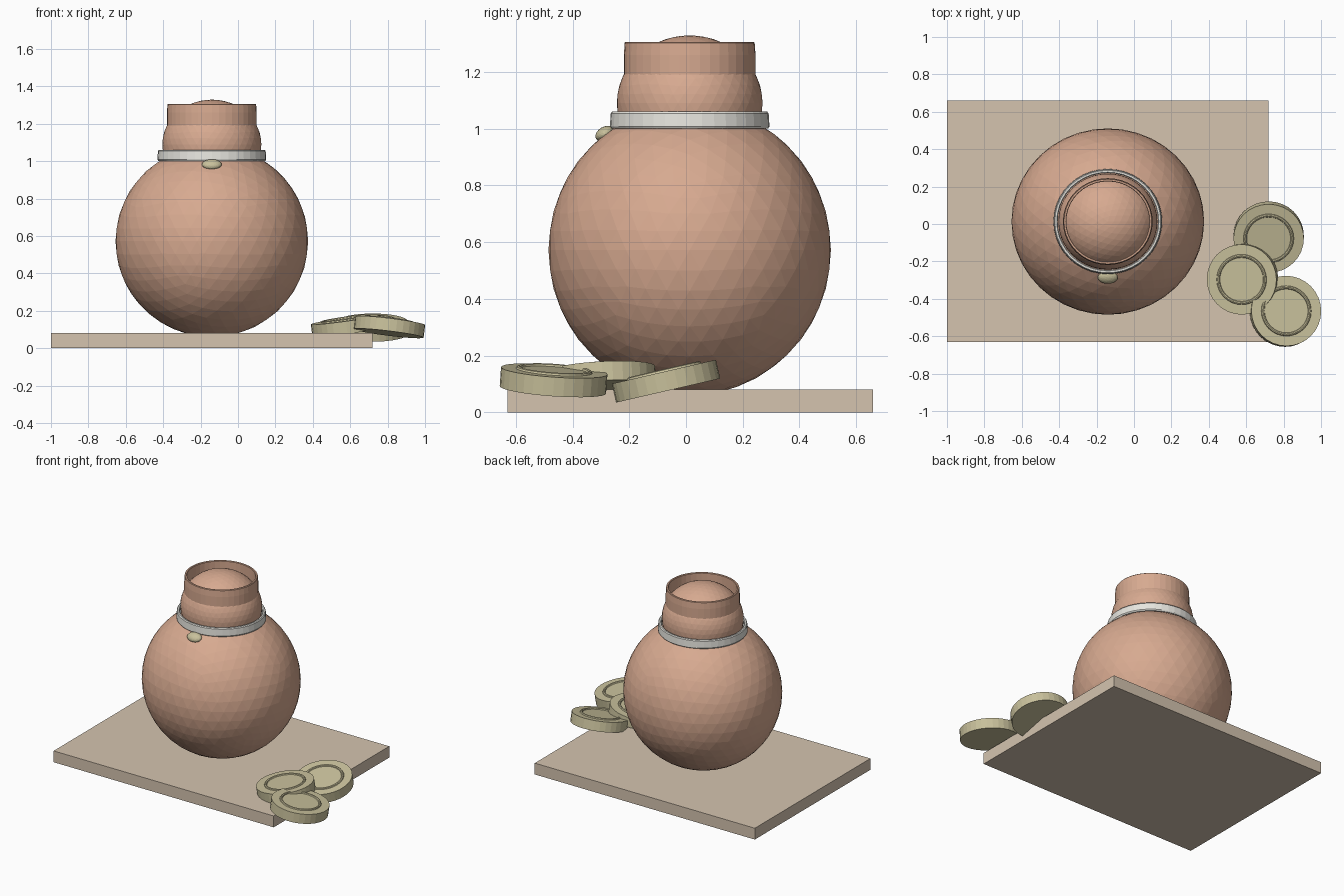
import bpy, math
from mathutils import Matrix, Vector

if "Cube" in bpy.data.objects:
    bpy.data.objects.remove(bpy.data.objects["Cube"])


def material(name, rgb):
    m = bpy.data.materials.new(name)
    m.diffuse_color = (*rgb, 1)
    m.use_nodes = True
    m.node_tree.nodes["Principled BSDF"].inputs["Base Color"].default_value = m.diffuse_color
    return m


CLAY = material("clay", (0.68, 0.40, 0.28))
CREAM = material("cream", (0.80, 0.79, 0.74))
BRASS = material("brass", (0.58, 0.53, 0.33))
SAND = material("sand", (0.66, 0.55, 0.43))
CX, CY = -0.14, 0.013


def finish(name, mat):
    ob = bpy.context.object
    ob.name = name
    ob.data.materials.append(mat)
    return ob


def ball(name, loc, size, mat, sub=4, rot=(0, 0, 0)):
    bpy.ops.mesh.primitive_ico_sphere_add(subdivisions=sub, radius=1, location=loc, rotation=rot)
    ob = finish(name, mat)
    ob.scale = size
    return ob


def lathe(name, profile, loc, scale_y, mat, n=40):
    # closed (radius, height) profile spun around z
    verts, faces, k = [], [], len(profile)
    for i in range(n):
        a = 2 * math.pi * i / n
        verts += [(r * math.cos(a), r * math.sin(a) * scale_y, z) for r, z in profile]
        j = (i + 1) % n
        for p in range(k):
            q = (p + 1) % k
            faces.append((i * k + p, j * k + p, j * k + q, i * k + q))
    me = bpy.data.meshes.new(name)
    me.from_pydata(verts, [], faces)
    ob = bpy.data.objects.new(name, me)
    ob.location = loc
    me.materials.append(mat)
    bpy.context.collection.objects.link(ob)
    return ob


# base slab
bpy.ops.mesh.primitive_cube_add(size=1, location=(-0.14, 0.015, 0.04))
finish("base_slab", SAND).scale = (1.72, 1.29, 0.08)

# round body and rounded head
ball("body", (CX, CY, 0.572), (0.515, 0.498, 0.512), CLAY)
ball("head", (CX, CY, 1.09), (0.265, 0.257, 0.239), CLAY)

# pale collar and open neck rim
lathe("collar", [(0.268, 1.0), (0.286, 1.0), (0.291, 1.008), (0.288, 1.054),
                 (0.283, 1.06), (0.273, 1.06), (0.268, 1.054)], (CX, CY, 0), 0.967, CREAM)
lathe("neck_rim", [(0.222, 1.19), (0.240, 1.19), (0.240, 1.26), (0.237, 1.303),
                   (0.234, 1.306), (0.225, 1.306), (0.222, 1.303)], (CX, CY, 0), 0.967, CLAY)

# small bead under the collar
ball("bead", (CX, -0.286, 0.982), (0.053, 0.036, 0.025), BRASS, 3, (math.radians(30), 0, 0))

# loose discs with a raised ring: centre, tilt about x, tilt about y
R, H = 0.188, 0.068
discs = [((0.72, -0.07, 0.11), 13, 0), ((0.58, -0.295, 0.12), 3, -8), ((0.81, -0.467, 0.113), -4, 7)]
for i, (loc, rx, ry) in enumerate(discs, 1):
    rot = (math.radians(rx), math.radians(ry), 0)
    bpy.ops.mesh.primitive_cylinder_add(vertices=32, radius=R, depth=H, location=loc, rotation=rot)
    disc = finish(f"disc_{i}", BRASS)
    top = Vector(loc) + disc.rotation_euler.to_matrix() @ Vector((0, 0, H / 2))
    bpy.ops.mesh.primitive_torus_add(major_segments=32, minor_segments=8, major_radius=0.126,
                                     minor_radius=0.009, location=top, rotation=rot)
    finish(f"disc_ring_{i}", BRASS)
